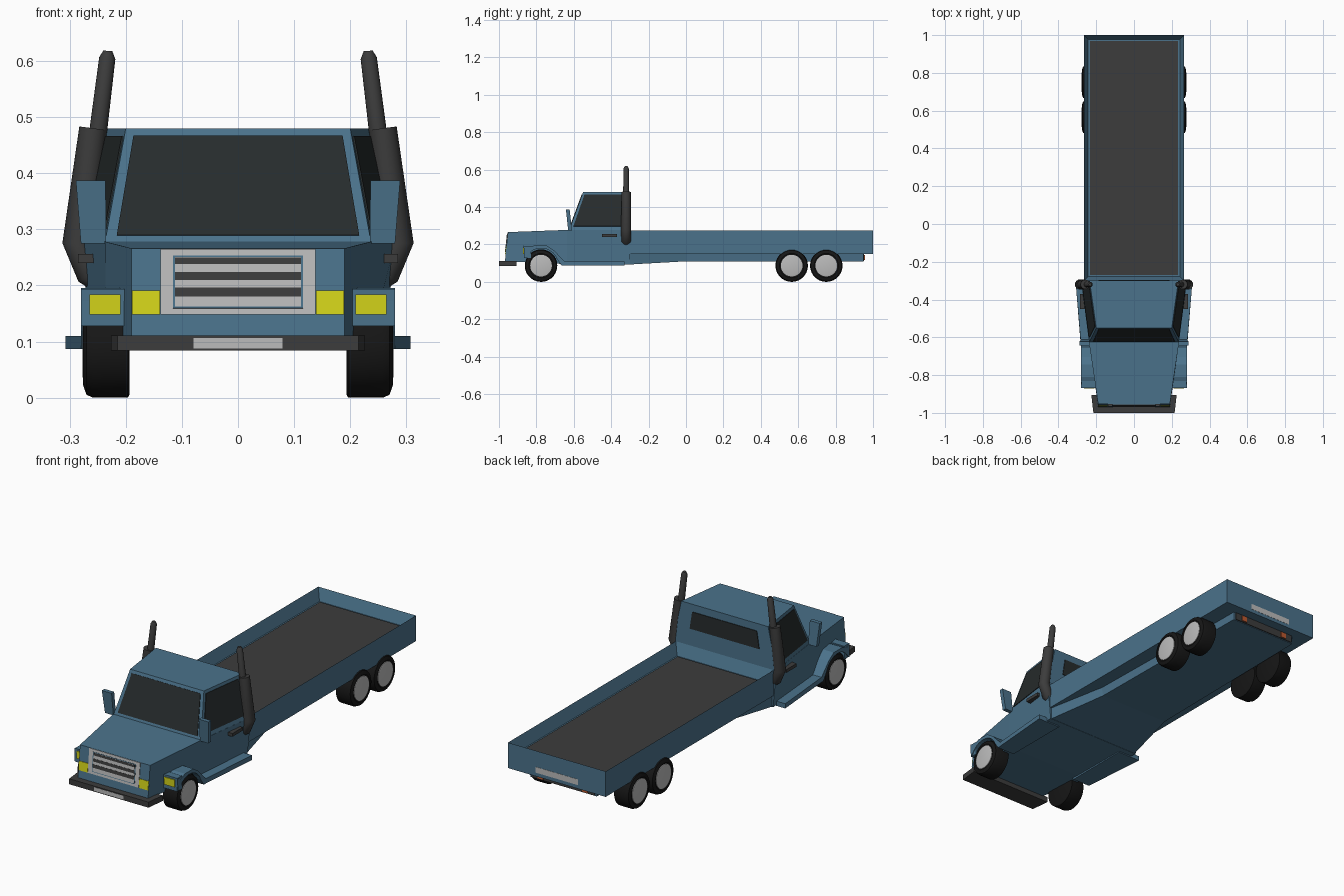
import bpy, bmesh, math
from mathutils import Vector, Matrix

if "Cube" in bpy.data.objects:
    bpy.data.objects.remove(bpy.data.objects["Cube"])


def material(name, r, g, b):
    m = bpy.data.materials.new(name)
    m.diffuse_color = (r, g, b, 1)
    m.use_nodes = True
    m.node_tree.nodes["Principled BSDF"].inputs["Base Color"].default_value = m.diffuse_color
    return m


BLUE = material("blue_paint", .07, .17, .26)
DARK = material("dark_grey", .045, .045, .045)
GLASS = material("dark_glass", .02, .025, .026)
RUBBER = material("rubber", .008, .008, .008)
PALE = material("pale_grey", .5, .5, .5)
YELLOW = material("yellow_lamp", .65, .65, .01)
ORANGE = material("orange_lamp", .5, .1, .03)


def finish(name, bm, mat, smooth=False):
    bmesh.ops.recalc_face_normals(bm, faces=bm.faces)
    me = bpy.data.meshes.new(name)
    bm.to_mesh(me)
    bm.free()
    ob = bpy.data.objects.new(name, me)
    bpy.context.collection.objects.link(ob)
    me.materials.append(mat)
    if smooth:
        bpy.ops.object.select_all(action='DESELECT')
        ob.select_set(True)
        bpy.context.view_layer.objects.active = ob
        bpy.ops.object.shade_smooth_by_angle(angle=math.radians(35))
    return ob


def loft(name, rings, mat, smooth=False):
    """Skin a list of equal-length rings and cap both ends."""
    bm = bmesh.new()
    vs = [[bm.verts.new(p) for p in r] for r in rings]
    n = len(vs[0])
    for a, b in zip(vs, vs[1:]):
        for i in range(n):
            j = (i + 1) % n
            bm.faces.new((a[i], a[j], b[j], b[i]))
    bm.faces.new(vs[0])
    bm.faces.new(vs[-1])
    return finish(name, bm, mat, smooth)


def box(name, x0, x1, y0, y1, z0, z1, mat):
    ring = lambda z: [(x0, y0, z), (x1, y0, z), (x1, y1, z), (x0, y1, z)]
    return loft(name, [ring(z0), ring(z1)], mat)


def panel(name, quad, u0, u1, v0, v1, mat, t=.003):
    """Thin plate on part of a quad (bottom-left, bottom-right, top-right, top-left)."""
    a, b, c, d = map(Vector, quad)
    at = lambda u, v: a.lerp(b, u).lerp(d.lerp(c, u), v)
    pts = [at(u0, v0), at(u1, v0), at(u1, v1), at(u0, v1)]
    n = (pts[1] - pts[0]).cross(pts[3] - pts[0]).normalized() * t
    return loft(name, [[p - n for p in pts], [p + n for p in pts]], mat)


def section(yb, yt, xb, zb, xt, zt):
    return [(-xb, yb, zb), (xb, yb, zb), (xt, yt, zt), (-xt, yt, zt)]


# Hood and lower cab, then the chassis narrowing below the bed
loft("hood_and_lower_cab", [section(-.968, -.952, .19, .11, .19, .266),
                            section(-.635, -.635, .235, .095, .237, .278),
                            section(-.30, -.30, .262, .092, .28, .278)], BLUE)
loft("chassis", [section(-.32, -.32, .26, .092, .262, .158),
                 section(0, 0, .19, .11, .2, .155),
                 section(.948, .948, .18, .11, .18, .155)], BLUE)

# Upper cab with windows
lo = [(-.237, -.625, .277), (.237, -.625, .277), (.28, -.30, .277), (-.28, -.30, .277)]
hi = [(-.2, -.55, .48), (.2, -.55, .48), (.235, -.30, .48), (-.235, -.30, .48)]
loft("upper_cab", [lo, hi], BLUE)
side = lambda i, j: (lo[i], lo[j], hi[j], hi[i])
panel("windshield", side(0, 1), .04, .96, .06, .93, GLASS)
panel("right_window", side(1, 2), .05, .87, .1, .93, GLASS)
panel("left_window", side(3, 0), .13, .95, .1, .93, GLASS)
panel("rear_window", side(2, 3), .14, .86, .4, .82, GLASS)


# Grille and lamps on the sloped hood front
def front_panel(name, x0, x1, z0, z1, mat, t):
    quad = ((-.19, -.968, .11), (.19, -.968, .11), (.19, -.952, .266), (-.19, -.952, .266))
    return panel(name, quad, (x0 + .19) / .38, (x1 + .19) / .38,
                 (z0 - .11) / .156, (z1 - .11) / .156, mat, t)


front_panel("grille_surround", -.138, .138, .148, .265, PALE, .003)
front_panel("grille_border", -.116, .116, .159, .253, BLUE, .004)
front_panel("grille_back", -.112, .112, .162, .25, PALE, .005)
for z0, z1 in ((.18, .196), (.209, .223), (.238, .249)):
    front_panel("grille_slot", -.112, .112, z0, z1, DARK, .006)

# Bumper with plate
loft("front_bumper", [[(-.215, -1, z), (.215, -1, z), (.226, -.905, z), (-.226, -.905, z)]
                      for z in (.084, .111)], DARK)
box("front_plate", -.079, .079, -1.0, -.99, .088, .106, PALE).location.y = -.001

# Cargo bed: box with a sunken top
bm = bmesh.new()
bmesh.ops.create_cube(bm, size=1, matrix=Matrix.Translation((0, .35, .2125))
                      @ Matrix.Diagonal((.53, 1.30, .125, 1)))
top = max(bm.faces, key=lambda f: f.calc_center_median().z)
bmesh.ops.inset_region(bm, faces=[top], thickness=.031)
bmesh.ops.translate(bm, verts=top.verts, vec=(0, 0, -.058))
finish("cargo_bed", bm, BLUE)
box("bed_floor", -.234, .234, -.269, .969, .215, .22, DARK)
box("rear_plate", -.115, .115, .99, 1.001, .168, .196, PALE)
box("rear_light_bar", -.17, .17, .94, .953, .113, .149, DARK)


def wheel(name, s, y):
    """Tyre and hub disc turned about the x axis."""
    def turned(part, prof, mat):
        rings = [[(s * x, y + r * math.cos(a), .087 + r * math.sin(a))
                  for a in (2 * math.pi * k / 28 for k in range(28))] for x, r in prof]
        loft(part, rings, mat, True)
    turned(name + "_tyre", [(.193, .08), (.196, .087), (.258, .087), (.27, .082),
                            (.276, .065), (.272, .058)], RUBBER)
    turned(name + "_hub", [(.26, .058), (.275, .058), (.277, .05)], PALE)


def tube(name, path, sides=16):
    """Round tube along (x, y, z, radius) points lying in a plane of constant y."""
    pts = [Vector(p[:3]) for p in path]
    rings = []
    for i, p in enumerate(pts):
        d = (pts[min(i + 1, len(pts) - 1)] - pts[max(i - 1, 0)]).normalized()
        v = Vector((0, 1, 0))
        u = d.cross(v)
        rings.append([p + path[i][3] * (u * math.cos(a) + v * math.sin(a))
                      for a in (2 * math.pi * k / sides for k in range(sides))])
    loft(name, rings, DARK, True)


# Parts repeated on both sides
for s, tag in ((1, "right"), (-1, "left")):
    for y, pos in ((-.775, "front"), (.565, "middle"), (.75, "rear")):
        wheel(f"{tag}_{pos}_wheel", s, y)

    # Fender flowing into the running board, which flares towards the rear
    arch = [(-.775 + .093 * math.cos(math.radians(a)), .087 + .093 * math.sin(math.radians(a)))
            for a in range(20, 151, 13)]
    prof = [(-.865, .128), (-.868, .194), (-.845, .182), (-.81, .195), (-.745, .195),
            (-.705, .168), (-.65, .11), (-.33, .11), (-.33, .087), (-.665, .087)] + arch
    flare = lambda y: .28 + max(0, y + .65) * .085
    loft(tag + "_fender", [[(s * .185, y, z) for y, z in prof],
                           [(s * flare(y), y, z) for y, z in prof]], BLUE)
    box(tag + "_headlamp_housing", s * .2, s * .277, -.867, -.83, .128, .193, BLUE)
    box(tag + "_headlamp", s * .209, s * .265, -.872, -.85, .148, .184, YELLOW)
    x0, x1 = sorted((s * .139, s * .189))
    front_panel(tag + "_side_lamp", x0, x1, .148, .191, YELLOW, .003)

    # Mirror and door handle
    ring = lambda z, y, a, b: [(s * a, y, z), (s * b, y, z), (s * b, y + .02, z), (s * a, y + .02, z)]
    loft(tag + "_mirror", [ring(.275, -.63, .235, .28), ring(.387, -.642, .236, .289)], BLUE)
    box(tag + "_door_handle", s * .255, s * .285, -.45, -.37, .24, .256, DARK)

    # Exhaust stack: wide lower pipe, slim upper pipe with a slanted tip
    y = -.32
    tube(tag + "_exhaust_muffler", [(s * .245, y, .205, .02), (s * .262, y, .22, .026),
                                    (s * .286, y, .275, .027), (s * .258, y, .48, .025)])
    tube(tag + "_exhaust_pipe", [(s * .251, y, .46, .016), (s * .233, y, .605, .0145),
                                 (s * .232, y, .618, .008)])
    box(tag + "_tail_lamp", s * .105, s * .135, .945, .957, .118, .145, ORANGE)
